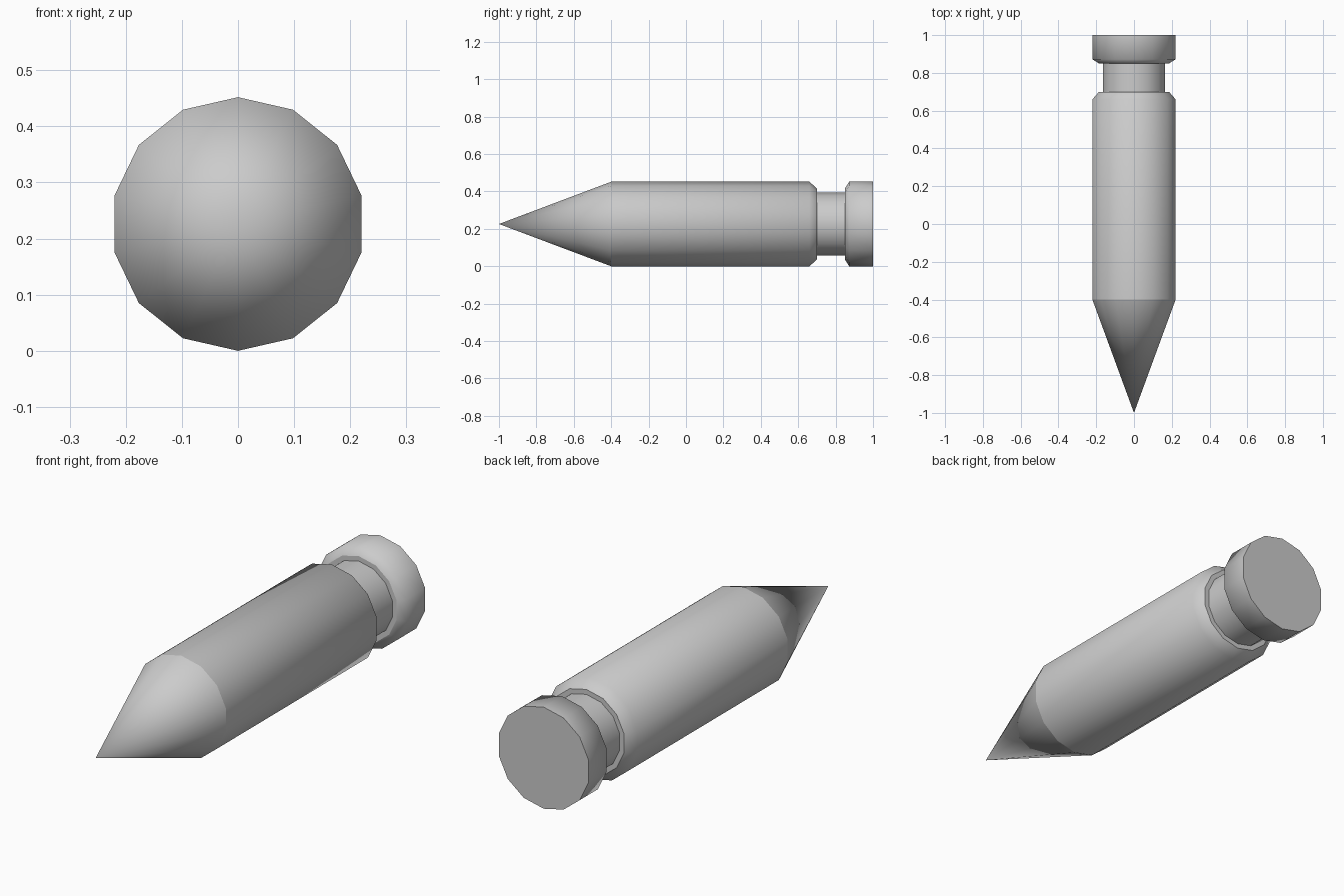
import bpy
import bmesh
import math

if "Cube" in bpy.data.objects:
    bpy.data.objects.remove(bpy.data.objects["Cube"])

SIDES = 14
R = 0.226

# Lathe profile from nose to tail: (y, radius, sharp crease at this ring)
PROFILE = [
    (-0.40, R, True),       # base of the pointed nose
    (0.66, R, False),       # start of body chamfer
    (0.70, 0.19, True),     # end of body chamfer
    (0.70, 0.168, True),    # groove front
    (0.85, 0.168, True),    # groove back
    (0.85, 0.19, True),     # start of rim chamfer
    (0.872, R, False),      # end of rim chamfer
    (1.00, R, True),        # flat tail
]


def add_ring(bm, y, r):
    ring = []
    for i in range(SIDES):
        a = 2 * math.pi * i / SIDES
        ring.append(bm.verts.new((r * math.sin(a), y, R + r * math.cos(a))))
    return ring


bm = bmesh.new()
tip = bm.verts.new((0, -1, R))
rings = [add_ring(bm, y, r) for y, r, _ in PROFILE]

# Nose cone, walls and flat tail
for i in range(SIDES):
    j = (i + 1) % SIDES
    bm.faces.new((tip, rings[0][i], rings[0][j]))
    for a, b in zip(rings, rings[1:]):
        bm.faces.new((a[i], b[i], b[j], a[j]))
bm.faces.new(rings[-1])
bmesh.ops.recalc_face_normals(bm, faces=bm.faces)

# Smooth around the axis, creased at the profile corners
for f in bm.faces:
    f.smooth = True
for ring, (_, _, sharp) in zip(rings, PROFILE):
    for i in range(SIDES):
        bm.edges.get((ring[i], ring[(i + 1) % SIDES])).smooth = not sharp

mesh = bpy.data.meshes.new("pointed_grooved_body")
bm.to_mesh(mesh)
bm.free()
obj = bpy.data.objects.new("pointed_grooved_body", mesh)
bpy.context.collection.objects.link(obj)
